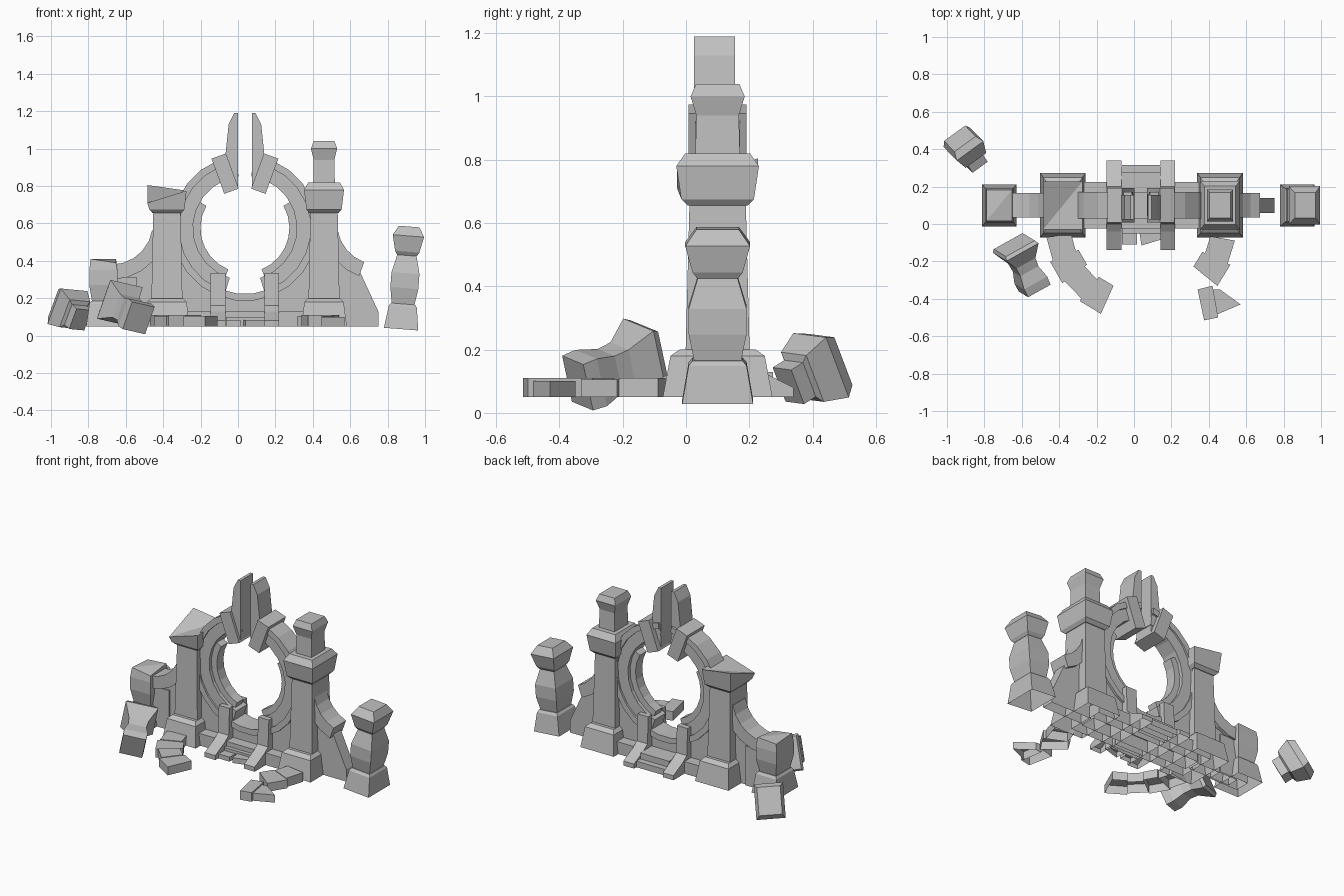
import bpy, bmesh
from math import sin, cos, radians
from mathutils import Vector, Matrix

cube = bpy.data.objects.get("Cube")
if cube:
    bpy.data.objects.remove(cube, do_unlink=True)

stone = bpy.data.materials.new("grey stone")
stone.use_nodes = True
grey = (.53, .53, .53, 1)
stone.diffuse_color = grey
stone.node_tree.nodes["Principled BSDF"].inputs["Base Color"].default_value = grey

# Shared layout: gate centre, wall centre line, ground level of the masonry
GATE_X, GATE_Z, MID, GROUND = .037, .575, .1, .05
GATE = (GATE_X, GATE_Z)
PILLAR_LEFT, PILLAR_RIGHT, PEDESTAL_LEFT, PEDESTAL_RIGHT = .46, -.38, .872, -.72


def finish(name, bm):
    """Make the object, leaving masonry open where it meets the ground."""
    bmesh.ops.recalc_face_normals(bm, faces=bm.faces)
    undersides = [f for f in bm.faces
                  if f.normal.z < -.9 and f.calc_center_median().z < GROUND + .001]
    bmesh.ops.delete(bm, geom=undersides, context="FACES_ONLY")
    mesh = bpy.data.meshes.new(name)
    bm.to_mesh(mesh)
    bm.free()
    mesh.materials.append(stone)
    obj = bpy.data.objects.new(name, mesh)
    bpy.context.collection.objects.link(obj)
    return obj


def prism(name, outline, start, end, axis="Y"):
    """Extrude a flat outline from start to end along an axis."""
    place = {"X": lambda a, b, d: (d, a, b),
             "Y": lambda a, b, d: (a, d, b),
             "Z": lambda a, b, d: (a, b, d)}[axis]
    bm = bmesh.new()
    near = [bm.verts.new(place(a, b, start)) for a, b in outline]
    far = [bm.verts.new(place(a, b, end)) for a, b in outline]
    bm.faces.new(near)
    bm.faces.new(far)
    for i in range(len(outline)):
        bm.faces.new((near[i - 1], near[i], far[i], far[i - 1]))
    return finish(name, bm)


def wall(name, outline, half_depth):
    return prism(name, outline, MID - half_depth, MID + half_depth)


def rect(left, low, right, high):
    return [(left, low), (right, low), (right, high), (left, high)]


def arc(centre, radius, start, end):
    steps = max(1, round(abs(end - start) / 15))
    angles = [radians(start + (end - start) * i / steps) for i in range(steps + 1)]
    return [(centre[0] + radius * cos(a), centre[1] + radius * sin(a)) for a in angles]


def band(centre, inner, outer, start, end):
    return arc(centre, outer, start, end) + arc(centre, inner, end, start)


def mirror(outline):
    return [(2 * GATE_X - a, b) for a, b in outline]


def stack(name, profile, x=0, z=0, depth=1.22, lean=0, broken_top=None):
    """Loft rectangles given as (height, half width); depth is the y to x ratio."""
    bm = bmesh.new()
    rings = [[bm.verts.new((sx * w, sy * w * depth, h))
              for sx, sy in ((-1, -1), (1, -1), (1, 1), (-1, 1))] for h, w in profile]
    bm.faces.new(rings[0])
    if broken_top:
        for vert, height in zip(rings[-1], broken_top):
            vert.co.z = height
        a, b, c, d = rings[-1]
        bm.faces.new((a, b, c))
        bm.faces.new((a, c, d))
    else:
        bm.faces.new(rings[-1])
    for low, high in zip(rings, rings[1:]):
        for i in range(4):
            bm.faces.new((low[i - 1], low[i], high[i], high[i - 1]))
    bm.transform(Matrix.Translation((x, MID, z)) @ Matrix.Rotation(radians(lean), 4, "Y"))
    return finish(name, bm)


def lay_down(obj, direction, roll, centre):
    """Point the part's top along a direction and centre its bounds on a spot."""
    turn = Vector(direction).to_track_quat("Z", "Y").to_matrix() @ Matrix.Rotation(radians(roll), 3, "Z")
    obj.data.transform(turn.to_4x4())
    spans = [[v.co[k] for v in obj.data.vertices] for k in range(3)]
    middle = Vector([(min(s) + max(s)) / 2 for s in spans])
    obj.data.transform(Matrix.Translation(Vector(centre) - middle))


# Round gate: open rim, stepped band and broken inner trim
wall("ring_rim", band(GATE, .352, .39, 97, 443), .07)
band_left = band(GATE, .278, .355, 97, 253)
trim_left = band(GATE, .238, .282, 150, 248)
for side, place in (("right", list), ("left", mirror)):
    wall("ring_band_" + side, place(band_left), .058)
    wall("ring_trim_" + side, place(trim_left), .035)

# Wall below the ring and its plinth
wall("lower_wall", [(-.36, GROUND), (.44, GROUND)] + arc(GATE, .37, 0, -180), .055)
wall("wall_plinth", rect(-.4, GROUND, .46, .13), .125)

# Split spire and the radial clamps beside it
spire = [(0, 1.19), (-.02, 1.19), (-.05, 1.13), (-.07, .94), (-.04, .8), (0, .79)]
lean_out = radians(110)
along = Vector((cos(lean_out), sin(lean_out)))
across = Vector((-along.y, along.x)) * .041
clamp = [Vector(GATE) + along * r + across * s
         for r, s in ((.21, -1), (.41, -1), (.41, 1), (.21, 1))]
for side, place in (("right", list), ("left", mirror)):
    prism("spire_" + side, place(spire), .025, .155)
    wall("clamp_" + side, place(clamp), .092)

# Main pillars
for side, x in (("left", PILLAR_LEFT), ("right", PILLAR_RIGHT)):
    stack("pillar_base_" + side, [(GROUND, .122), (.18, .105), (.2, .085)], x, depth=1.42)
    stack("pillar_shaft_" + side, [(.19, .083), (.66, .073)], x)
capital_foot = [(.655, .077), (.675, .094)]
stack("pillar_capital_left", capital_foot + [(.78, .107), (.82, .084)], PILLAR_LEFT)
stack("pillar_finial_left", [(.81, .058), (.94, .055), (1, .07), (1.04, .056)], PILLAR_LEFT)
stack("pillar_capital_right", capital_foot + [(.77, .105)], PILLAR_RIGHT,
      broken_top=(.71, .775, .775, .805))

# Wing walls swept down from the pillars, each with a coping
SWEEP = (.75, .6)
wing = [(.45, GROUND), (.45, .58)] + arc(SWEEP, .28, 184, 250) + [(.75, .13), (.75, GROUND)]
for side, place, end in (("left", list, 250), ("right", mirror, 270)):
    wall("wing_" + side, place(wing), .04)
    wall("wing_coping_" + side, place(band(SWEEP, .22, .3, 190, end)), .065)
wall("wing_infill_right", rect(-.75, GROUND, -.54, .31), .05)

# End pedestals: a whole one that leans and a broken one
foot = [(0, .092), (.12, .075), (.135, .065)]
body = [(.13, .06), (.22, .075), (.3, .075)]
cap = [(.395, .053), (.415, .065), (.5, .084), (.55, .055)]
for part, profile in (("foot", foot), ("body", body + [(.41, .048)]), ("cap", cap)):
    stack("pedestal_" + part + "_left", profile, PEDESTAL_LEFT, .035, lean=4.5)
stack("pedestal_foot_right", foot, PEDESTAL_RIGHT, GROUND)
stack("pedestal_body_right", body + [(.36, .068)], PEDESTAL_RIGHT, GROUND,
      broken_top=(.36, .34, .36, .35))

# Fallen tops lying on the ground
fallen_cap = stack("fallen_pedestal_cap", [(.1, .05), (.15, .05), (.16, .068), (.24, .088), (.28, .07)])
lay_down(fallen_cap, (-.5, .75, .47), 5, (-.9, .4, .14))
fallen_finial = stack("fallen_pillar_finial", [(.1, .07), (.15, .072), (.22, .056), (.27, .06),
                                               (.35, .1), (.37, .09)], depth=1.12)
lay_down(fallen_finial, (-.4, .85, .32), 12, (-.6, -.22, .153))

# Stair cheeks rising to posts on both faces of the wall
front_half = [(-.14, GROUND), (-.14, .08), (-.04, .13), (0, .16), (.008, .335), (.045, .335), (.05, .25)]
cheek = front_half + [(2 * MID - y, z) for y, z in reversed(front_half)]
INNER, OUTER = .105, .183
prism("stair_cheek_left", cheek, GATE_X + INNER, GATE_X + OUTER, "X")
prism("stair_cheek_right", cheek, GATE_X - OUTER, GATE_X - INNER, "X")

# Steps: whole at the back, broken at the front
for label, start, end, top in (("upper", .2, .275, .13), ("lower", .27, .315, .09)):
    prism(label + "_back_step", rect(start, GROUND, end, top), GATE_X - INNER, GATE_X + INNER, "X")
prism("front_step", rect(-.065, -.05, .145, 0), GROUND, .1, "Z")
prism("broken_step_right", rect(-.065, -.11, .015, -.05), GROUND, .08, "Z")
prism("broken_step_left", [(.03, -.05), (.15, -.035), (.155, -.08), (.04, -.115)], GROUND, .085, "Z")

# Curved kerbs breaking away from the pillars, in stepped blocks
KERB_CENTRE, KERB_TOP, BLOCK = (GATE_X, 0), .11, 14.5
for side, first, count, turn in (("right", 188, 4, 1), ("left", -10, 2, -1)):
    for i in range(count):
        start = first + turn * BLOCK * i
        jut = .016 * (i % 2)
        outline = band(KERB_CENTRE, .377 - jut, .51 + jut, start, start + turn * BLOCK)
        prism(f"kerb_{side}_{i + 1}", outline, GROUND, KERB_TOP - jut / 4, "Z")
prism("loose_kerb_block", [(.34, -.35), (.42, -.33), (.45, -.5), (.375, -.515)], GROUND, KERB_TOP, "Z")
prism("loose_kerb_wedge", [(.42, -.35), (.46, -.35), (.57, -.43), (.44, -.485)], GROUND, .1, "Z")
